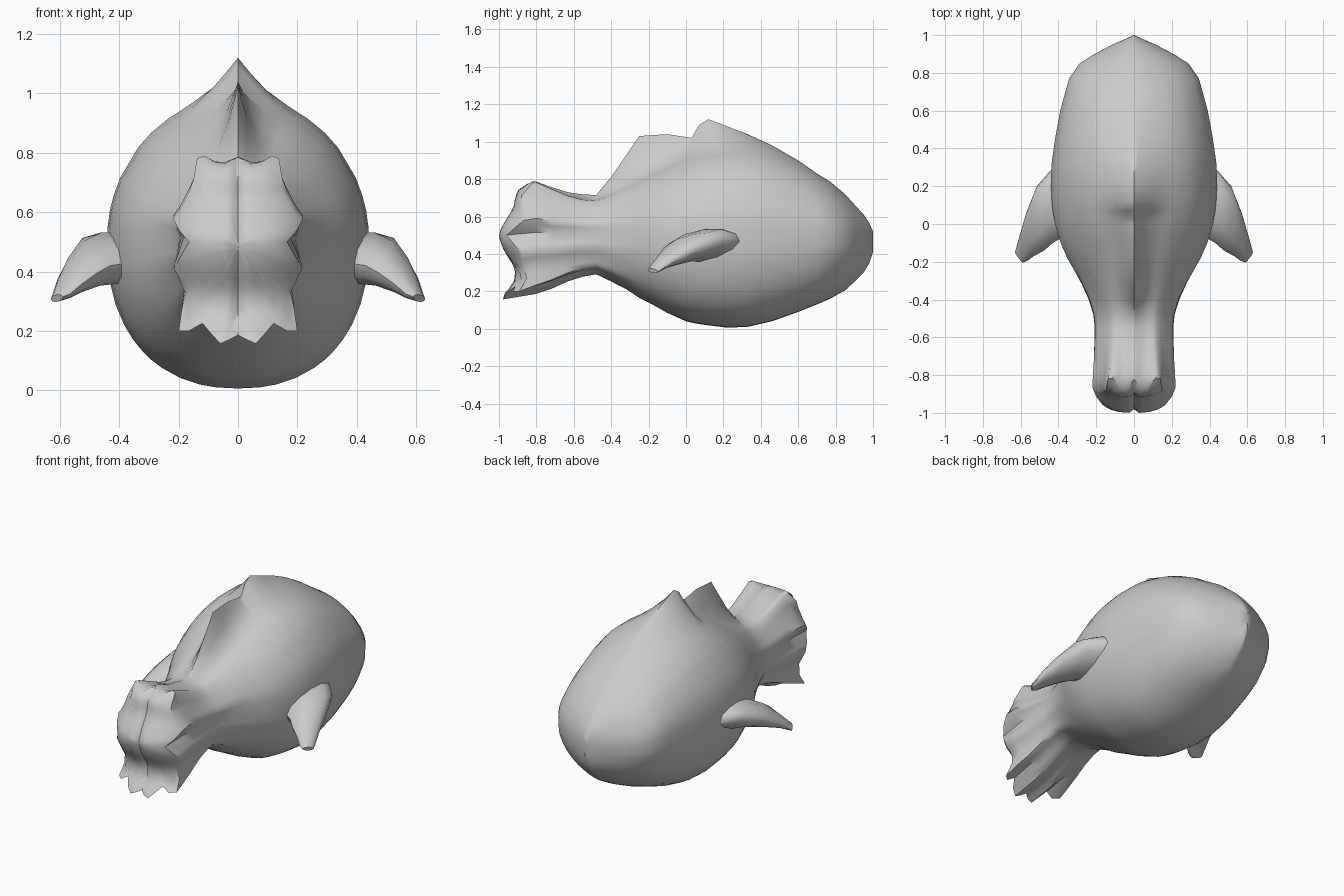
import bpy, bmesh, math
from mathutils import Vector

if "Cube" in bpy.data.objects:
    bpy.data.objects.remove(bpy.data.objects["Cube"])


def interp(table, v):
    for (a, p), (b, q) in zip(table, table[1:]):
        if v <= b:
            t = max(0, (v - a)) / (b - a)
            return p + (q - p) * t
    return table[-1][1]


def finish(bm, name, angle):
    bmesh.ops.remove_doubles(bm, verts=bm.verts, dist=0.0005)
    bmesh.ops.recalc_face_normals(bm, faces=bm.faces)
    me = bpy.data.meshes.new(name)
    bm.to_mesh(me)
    bm.free()
    ob = bpy.data.objects.new(name, me)
    bpy.context.collection.objects.link(ob)
    bpy.ops.object.select_all(action='DESELECT')
    ob.select_set(True)
    bpy.context.view_layer.objects.active = ob
    bpy.ops.object.shade_smooth_by_angle(angle=math.radians(angle))
    return ob


def loft(bm, rings):
    loops = [[bm.verts.new(p) for p in r] for r in rings]
    n = len(loops[0])
    for a, b in zip(loops, loops[1:]):
        for i in range(n):
            j = (i + 1) % n
            bm.faces.new((a[i], a[j], b[j], b[i]))
    return loops


# Scalloped half outline of the tail (x, z), top to bottom
STAR = [(0, .785), (.01, .78), (.022, .775), (.045, .762), (.08, .77), (.115, .79),
        (.138, .78), (.15, .71), (.165, .67), (.195, .61), (.22, .58), (.2, .54),
        (.165, .5), (.2, .44), (.215, .41), (.197, .37), (.178, .33), (.19, .27),
        (.2, .2), (.165, .2), (.12, .225), (.09, .19), (.06, .157), (.03, .17), (0, .185)]
ANG = [math.atan2(x / .22, (z - .48) / .3) for x, z in STAR]

# Stations: y, half width, top, bottom, crest height, scallop blend
STATIONS = [
    (-.80, .22, .79, .185, 0, .8), (-.72, .217, .76, .21, 0, .6),
    (-.63, .215, .725, .25, .01, .42), (-.55, .213, .705, .275, .02, .3),
    (-.48, .22, .70, .288, .02, .22), (-.40, .245, .735, .25, .09, .14),
    (-.32, .28, .775, .21, .165, .07), (-.25, .315, .81, .165, .22, 0),
    (-.18, .355, .845, .13, .19, 0), (-.10, .39, .885, .085, .155, 0),
    (0, .42, .935, .04, .09, 0), (.03, .425, .945, .033, .075, 0),
    (.07, .432, .96, .025, .13, 0), (.12, .437, .975, .018, .145, 0),
    (.22, .442, .99, .006, .092, 0), (.33, .437, .99, .01, .05, 0),
    (.46, .418, .955, .04, .025, 0), (.60, .392, .89, .09, .01, 0),
    (.70, .365, .83, .13, 0, 0), (.77, .345, .787, .16, 0, 0),
    (.85, .29, .72, .205, 0, 0), (.90, .21, .665, .25, 0, 0),
    (.95, .115, .61, .30, 0, 0), (.98, .045, .565, .35, 0, 0),
    (1.0, 0, .52, .41, 0, 0)]


def mirror_ring(half):
    return half + [(-x, y, z) for x, y, z in half[-2:0:-1]]


def section(y, w, top, bot, crest, blend):
    zc = min(.5, (top + bot) / 2 + .02)
    cw = .08 + .12 * max(0, min(1, (y + .05) / .2))
    wedge = max(0, min(1, (y - .72) / .15))     # pointed lens sections at the far end
    half = []
    for (sx, sz), t in zip(STAR, ANG):
        s, c = math.sin(t), math.cos(t)
        e = (1.0 + .25 * wedge) if c > 0 else (.88 + .5 * wedge)
        x = w * abs(s) ** e
        z = zc + math.copysign(abs(c) ** min(e, 1), c) * ((top - zc) if c > 0 else (zc - bot))
        if c > 0 and crest:
            z += crest * max(0, 1 - x / cw) ** 1.6
        tz = bot + (sz - .157) / .633 * (top - bot)
        half.append((x + (sx * w / .22 - x) * blend, y, z + (tz - z) * blend))
    return mirror_ring(half)


# Tail end surface: y as a function of height, rounded off sideways
END = [(.157, -.98), (.2, -.965), (.225, -.93), (.28, -.91), (.34, -.92), (.38, -.95),
       (.43, -.98), (.47, -.995), (.5, -1.0), (.53, -.993), (.58, -.965), (.65, -.92),
       (.70, -.915), (.74, -.90), (.79, -.83)]


def tail_cap(scale):
    half = []
    for sx, sz in STAR:
        x, z = sx * scale, .49 + (sz - .49) * scale
        y = interp(END, z) + .085 * (x / .21) ** 3
        y += .018 * max(0, 1 - x / .025)        # shallow middle seam
        half.append((x, y, z))
    return mirror_ring(half)


# Body with crest and tail as one skin
bm = bmesh.new()
rings = [tail_cap(s) for s in (.02, .12, .24, .36, .48, .6, .72, .84, .93, 1)]
rings += [section(*s) for s in STATIONS]
loops = loft(bm, rings)
bm.faces.new(loops[0])
finish(bm, "body", 50)

# Side fins: front point, back point, thickness for each section
FIN = [((.38, .31, .46), (.36, -.06, .43), .095),
       ((.44, .285, .47), (.43, -.10, .42), .09),
       ((.515, .20, .47), (.475, -.14, .395), .075),
       ((.57, .06, .42), (.53, -.17, .355), .05),
       ((.605, -.06, .365), (.565, -.195, .325), .03),
       ((.63, -.15, .305), (.59, -.205, .315), .012)]
UP = Vector((.3, 0, .95))
for side, name in ((1, "right_fin"), (-1, "left_fin")):
    bm = bmesh.new()
    rings = []
    for a, b, th in FIN:
        a, b = Vector(a), Vector(b)
        ring = []
        for k in range(12):
            t = math.tau * k / 12
            p = (a + b) / 2 + (a - b) / 2 * math.cos(t) + UP * th * math.sin(t)
            ring.append((p.x * side, p.y, p.z))
        rings.append(ring)
    loops = loft(bm, rings)
    bm.faces.new(loops[0])
    bm.faces.new(loops[-1])
    finish(bm, name, 50)
